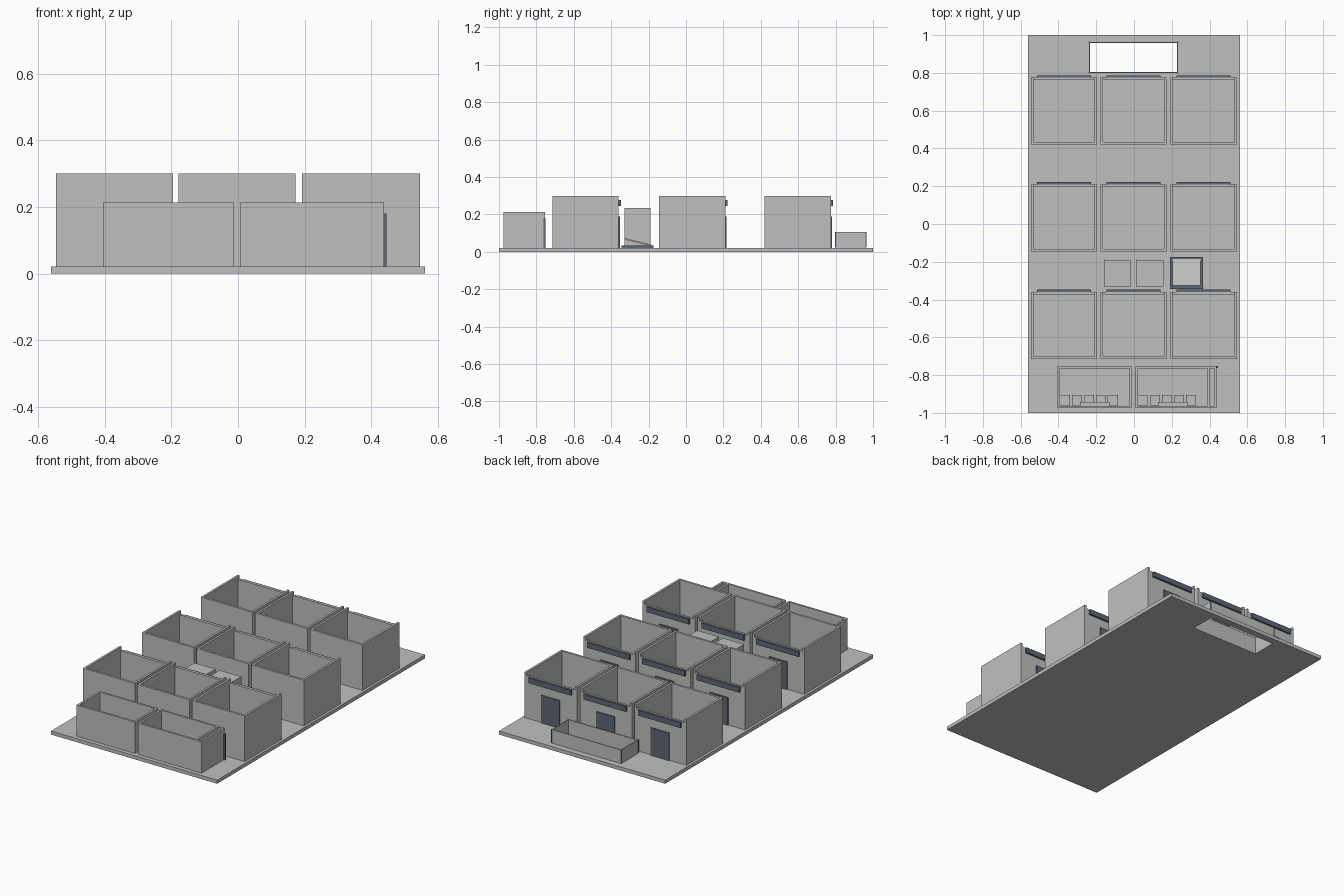
import bpy, bmesh, math

if "Cube" in bpy.data.objects:
    bpy.data.objects.remove(bpy.data.objects["Cube"])


def material(name, rgb):
    m = bpy.data.materials.new(name)
    m.diffuse_color = (*rgb, 1)
    m.use_nodes = True
    m.node_tree.nodes["Principled BSDF"].inputs["Base Color"].default_value = m.diffuse_color
    return m


GRAY = material("concrete_gray", (0.53, 0.53, 0.52))
DARK = material("slate_blue", (0.115, 0.14, 0.175))
BASE = 0.022  # top of the ground slab


def finish(name, bm, mat):
    bmesh.ops.recalc_face_normals(bm, faces=bm.faces)
    me = bpy.data.meshes.new(name)
    bm.to_mesh(me)
    bm.free()
    me.materials.append(mat)
    ob = bpy.data.objects.new(name, me)
    bpy.context.collection.objects.link(ob)
    return ob


def box(name, x, y, z, mat=GRAY):
    """Axis-aligned box from three (low, high) ranges."""
    bm = bmesh.new()
    bmesh.ops.create_cube(bm, size=1)
    for v in bm.verts:
        v.co = [r[0] if c < 0 else r[1] for c, r in zip(v.co, (x, y, z))]
    return finish(name, bm, mat)


def ring(name, x, y, z, inner_x, inner_y, mat=GRAY):
    """Rectangular frame with a rectangular opening right through it."""
    bm = bmesh.new()

    def loop(xr, yr, h):
        return [bm.verts.new((xr[i], yr[j], h)) for i, j in ((0, 0), (1, 0), (1, 1), (0, 1))]

    loops = [loop(x, y, z[0]), loop(x, y, z[1]),
             loop(inner_x, inner_y, z[1]), loop(inner_x, inner_y, z[0])]
    for a, b in zip(loops, loops[1:] + loops[:1]):
        for i in range(4):
            j = (i + 1) % 4
            bm.faces.new((a[i], a[j], b[j], b[i]))
    return finish(name, bm, mat)


def inset(r, t):
    return (r[0] + t, r[1] - t)


# Ground slab with the opening under the tank
tank_x, tank_y = (-0.238, 0.232), (0.80, 0.963)
hole_x, hole_y = inset(tank_x, 0.005), inset(tank_y, 0.005)
ring("ground_slab", (-0.56, 0.56), (-1, 1), (0, BASE), hole_x, hole_y)

# Open tank with dark corner strips
ring("tank_wall", tank_x, tank_y, (BASE, 0.105), hole_x, hole_y)
for cx in tank_x:
    for cy in tank_y:
        box("tank_corner_strip", (cx - 0.003, cx + 0.003), (cy - 0.003, cy + 0.003),
            (BASE + 0.005, 0.106), DARK)

# Nine open-topped rooms, each with a door and a sign band on the back
T = 0.013
for y0, y1 in ((0.42, 0.775), (-0.145, 0.21), (-0.715, -0.36)):
    for x0, x1 in ((-0.545, -0.195), (-0.178, 0.173), (0.192, 0.545)):
        cx = (x0 + x1) / 2
        box("room_side_wall", (x0, x0 + T), (y0, y1), (BASE, 0.30))
        box("room_side_wall", (x1 - T, x1), (y0, y1), (BASE, 0.30))
        box("room_front_wall", (x0 + T, x1 - T), (y0, y0 + T), (BASE, 0.30))
        box("room_back_wall", (x0 + T, x1 - T), (y1 - T, y1), (BASE, 0.28))
        box("room_door", (cx - 0.062, cx + 0.062), (y1 - 0.002, y1 + 0.006), (BASE, 0.19), DARK)
        box("sign_band", (cx - 0.143, cx + 0.143), (y1 - 0.002, y1 + 0.012), (0.245, 0.277), DARK)

# Two low service blocks at the front, with fixtures along the front wall
for x in ((-0.405, -0.012), (0.008, 0.437)):
    y = (-0.975, -0.753)
    ring("service_block_wall", x, y, (BASE, 0.213), inset(x, 0.012), inset(y, 0.012))
    for i in range(5):
        fx = x[0] + 0.014 + i * 0.063
        box("fixture", (fx, fx + 0.053), (-0.962, -0.905), (BASE, 0.06))
    box("fixture_step", (x[0] + 0.12, x[0] + 0.275), (-0.9625, -0.943), (BASE, 0.07))
box("service_partition", (0.388, 0.40), (-0.963, -0.765), (BASE, 0.213))
box("service_door", (0.40, 0.445), (-0.762, -0.751), (BASE, 0.18), DARK)

# Two solid storage boxes in the courtyard
for x in ((-0.16, -0.018), (0.01, 0.155)):
    box("storage_box", x, (-0.33, -0.19), (BASE, 0.235))

# Low pit with a dark rim and a sloping lid
box("pit_base", (0.19, 0.365), (-0.345, -0.175), (BASE, 0.033), DARK)
lid = box("pit_lid", (-0.075, 0.075), (-0.072, 0.072), (-0.004, 0.004))
lid.location = (0.278, -0.256, 0.052)
lid.rotation_euler.x = -math.atan2(0.035, 0.14)
